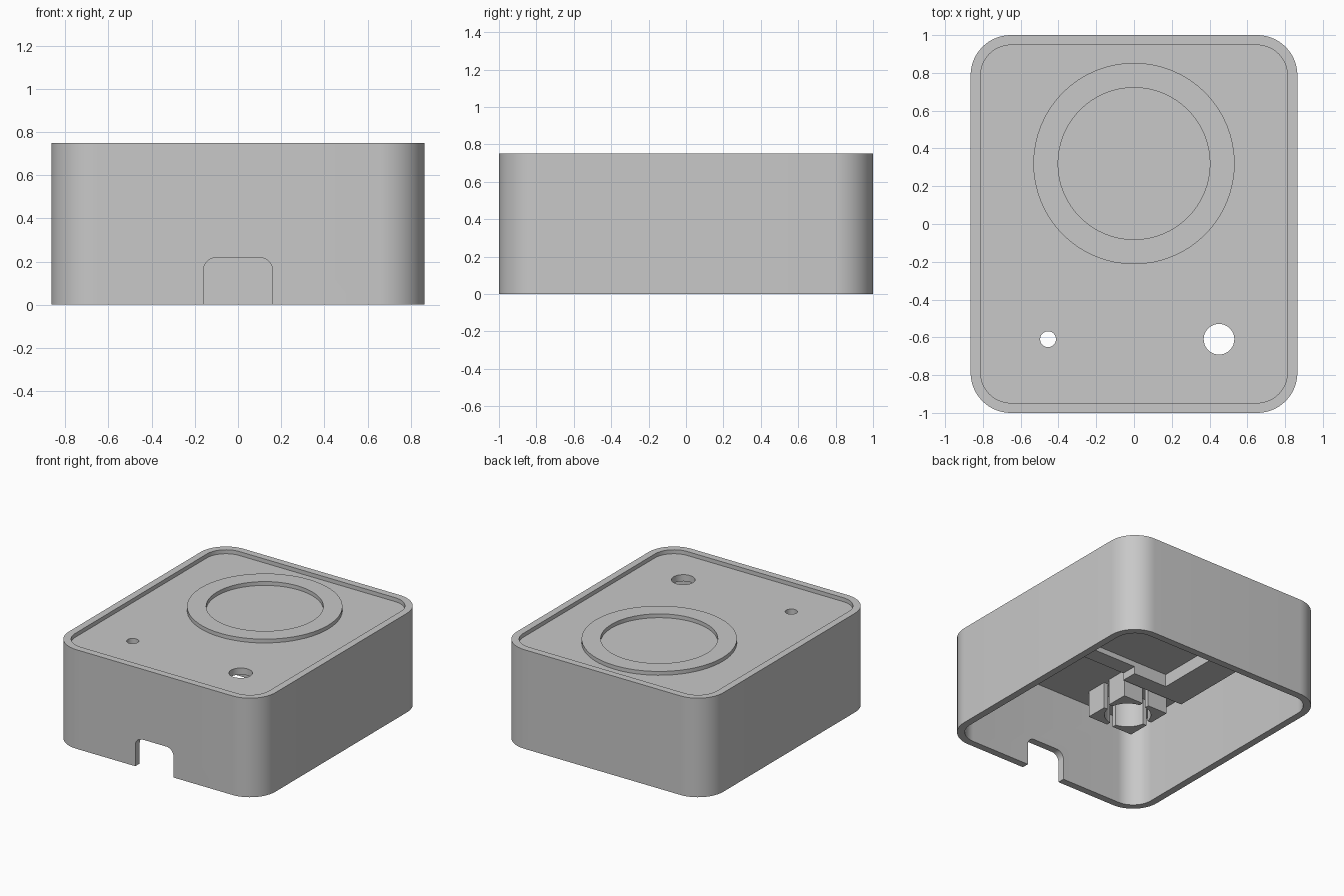
import bpy, bmesh, math
from mathutils import Matrix

if "Cube" in bpy.data.objects:
    bpy.data.objects.remove(bpy.data.objects["Cube"], do_unlink=True)

grey = bpy.data.materials.new("plain_grey")
grey.use_nodes = True
COLOUR = (0.58, 0.58, 0.58, 1)
grey.diffuse_color = COLOUR
grey.node_tree.nodes["Principled BSDF"].inputs["Base Color"].default_value = COLOUR


def prism(name, w, d, r, z0, z1, at=(0, 0), steps=16, turn=None):
    """Upright prism with a rounded rectangular outline."""
    pts = []
    for q, (sx, sy) in enumerate([(1, 1), (-1, 1), (-1, -1), (1, -1)]):
        cx, cy = sx * (w / 2 - r), sy * (d / 2 - r)
        if r == 0:
            pts.append((cx, cy))
            continue
        # a full circle has no straight sides, so its shared points are skipped
        count = steps if w == 2 * r else steps + 1
        for i in range(count):
            a = (q + i / steps) * math.pi / 2
            pts.append((cx + r * math.cos(a), cy + r * math.sin(a)))
    bm = bmesh.new()
    face = bm.faces.new([bm.verts.new((x + at[0], y + at[1], z0)) for x, y in pts])
    ext = bmesh.ops.extrude_face_region(bm, geom=[face])
    top = [v for v in ext["geom"] if isinstance(v, bmesh.types.BMVert)]
    bmesh.ops.translate(bm, verts=top, vec=(0, 0, z1 - z0))
    if turn:
        bmesh.ops.transform(bm, matrix=turn, verts=bm.verts)
    bmesh.ops.recalc_face_normals(bm, faces=bm.faces)
    mesh = bpy.data.meshes.new(name)
    bm.to_mesh(mesh)
    bm.free()
    mesh.materials.append(grey)
    ob = bpy.data.objects.new(name, mesh)
    bpy.context.collection.objects.link(ob)
    return ob


def disc(name, r, z0, z1, at):
    return prism(name, 2 * r, 2 * r, r, z0, z1, at)


def select(ob):
    bpy.ops.object.select_all(action='DESELECT')
    ob.select_set(True)
    bpy.context.view_layer.objects.active = ob


def cut(ob, *cutters):
    """Subtract each cutter and remove it."""
    for c in cutters:
        c.hide_render = True
        mod = ob.modifiers.new("cut", 'BOOLEAN')
        mod.operation, mod.solver, mod.object = 'DIFFERENCE', 'EXACT', c
        select(ob)
        bpy.ops.object.modifier_apply(modifier=mod.name)
        bpy.data.objects.remove(c, do_unlink=True)


HEIGHT, FLOOR, CEILING = 0.75, 0.72, 0.67
WIDTH, LENGTH, WALL = 1.73, 2.0, 0.053
IN_W, IN_L = WIDTH - 2 * WALL, LENGTH - 2 * WALL
DIAL, SMALL, LARGE = (0, 0.32), (-0.455, -0.61), (0.45, -0.61)

# Housing: rounded shell, open below, shallow recess on top, holes and cable notch
housing = prism("housing", WIDTH, LENGTH, 0.213, 0, HEIGHT)
cut(housing,
    prism("cavity", IN_W, IN_L, 0.16, -0.1, CEILING),
    prism("top_recess", IN_W, IN_L, 0.16, FLOOR, 0.9),
    disc("small_hole", 0.042, 0.5, 0.9, SMALL),
    disc("large_hole", 0.081, 0.5, 0.9, LARGE),
    prism("cable_notch", 0.32, 0.436, 0.06, 0.9, 1.1,
          turn=Matrix.Rotation(math.pi / 2, 4, 'X')))

# Raised ring on the top
ring = disc("raised_ring", 0.533, FLOOR - 0.005, HEIGHT - 0.001, DIAL)
cut(ring, disc("ring_opening", 0.402, 0.6, 0.9, DIAL))

# Mounting frame under the top, with a wire gap in its front bar
frame = prism("mounting_frame", 1.52, 1.355, 0, 0.575, CEILING + 0.005, (0, 0.2775))
cut(frame,
    prism("pocket", 1.04, 1.17, 0, 0.4, 0.9, (0, 0.305)),
    prism("wire_gap", 0.48, 0.4, 0, 0.4, 0.63, (0, -0.34)))

# Slotted square socket under the small hole
socket = prism("slotted_socket", 0.38, 0.38, 0, 0.47, CEILING + 0.005, SMALL)
cut(socket,
    disc("socket_bore", 0.16, 0.3, 0.9, SMALL),
    prism("slot_across", 0.6, 0.05, 0, 0.3, 0.9, SMALL),
    prism("slot_along", 0.05, 0.6, 0, 0.3, 0.9, SMALL))

for part in (housing, ring, frame, socket):
    select(part)
    bpy.ops.object.shade_smooth_by_angle(angle=math.radians(30))
